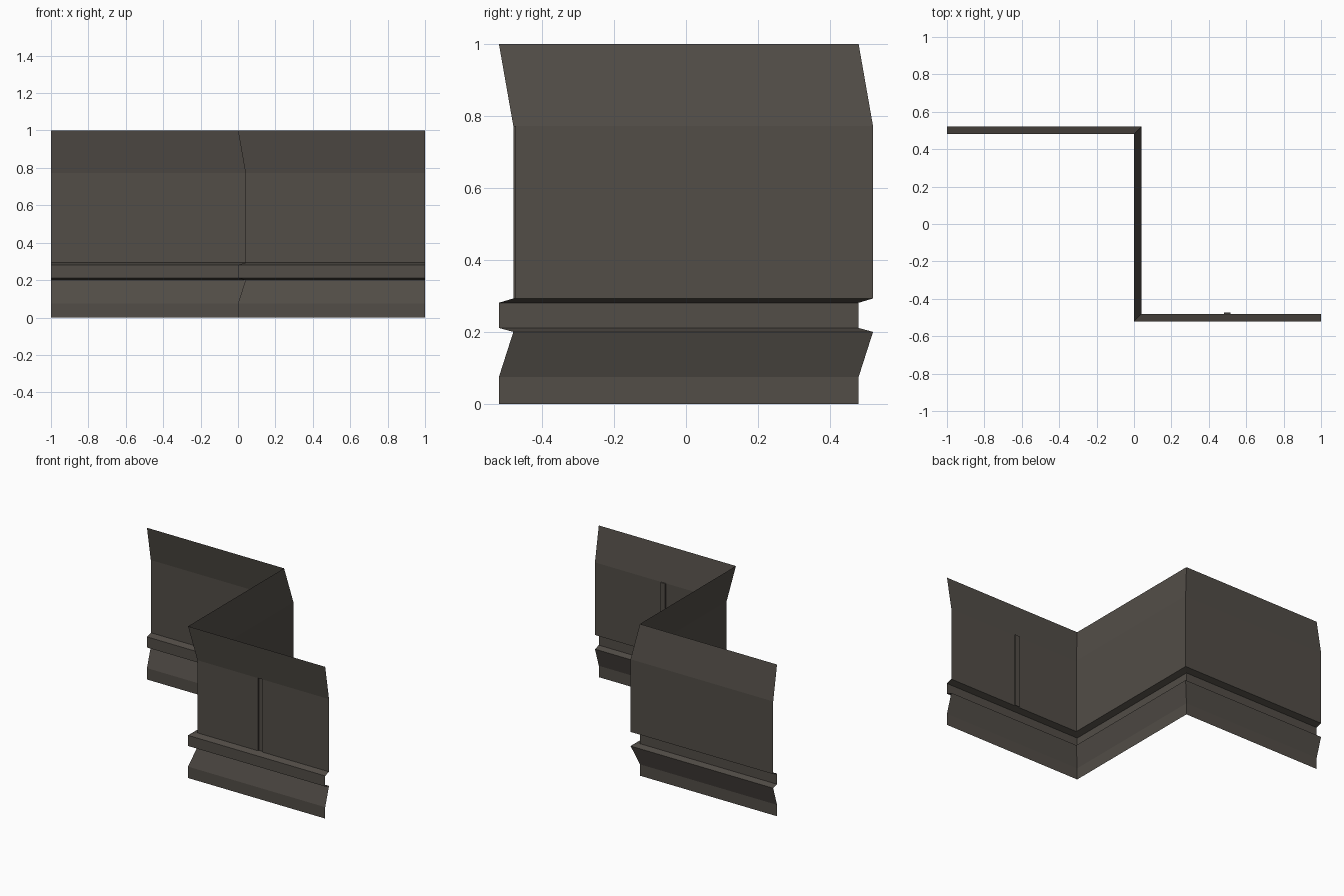
import bpy
import bmesh

cube = bpy.data.objects.get("Cube")
if cube:
    bpy.data.objects.remove(cube, do_unlink=True)

# Wall colour
mat = bpy.data.materials.new("dark taupe")
mat.use_nodes = True
colour = (0.084, 0.074, 0.063, 1.0)
mat.diffuse_color = colour
mat.node_tree.nodes["Principled BSDF"].inputs["Base Color"].default_value = colour

# Moulding profile from floor to top edge: (offset, height)
IN = 0.04
profile = [(0, 0), (0, 0.075), (IN, 0.2), (0, 0.211), (0, 0.281),
           (IN, 0.293), (IN, 0.772), (0, 1)]
GROOVE_ROW, GROOVE_COL = 5, 3
FRONT, BACK = -0.52, 0.48


def plan(o):
    """Mitred zigzag plan of the wall at a given profile offset."""
    return [(-1, BACK + o), (o, BACK + o), (o, FRONT + o),
            (0.482, FRONT + o), (0.515, FRONT + o), (1, FRONT + o)]


# Sweep the profile along the plan
bm = bmesh.new()
rows = [[bm.verts.new((x, y, z)) for x, y in plan(o)] for o, z in profile]
groove = None
for r, (low, high) in enumerate(zip(rows, rows[1:])):
    for c in range(len(low) - 1):
        face = bm.faces.new((low[c], low[c + 1], high[c + 1], high[c]))
        if (r, c) == (GROOVE_ROW, GROOVE_COL):
            groove = face

# Sink the narrow vertical groove into the front panel
pushed = bmesh.ops.extrude_discrete_faces(bm, faces=[groove])["faces"]
bmesh.ops.translate(bm, verts=pushed[0].verts[:], vec=(0, 0.008, 0))

mesh = bpy.data.meshes.new("zigzag_wall")
bm.to_mesh(mesh)
bm.free()
mesh.materials.append(mat)
wall = bpy.data.objects.new("zigzag_wall", mesh)
bpy.context.collection.objects.link(wall)
